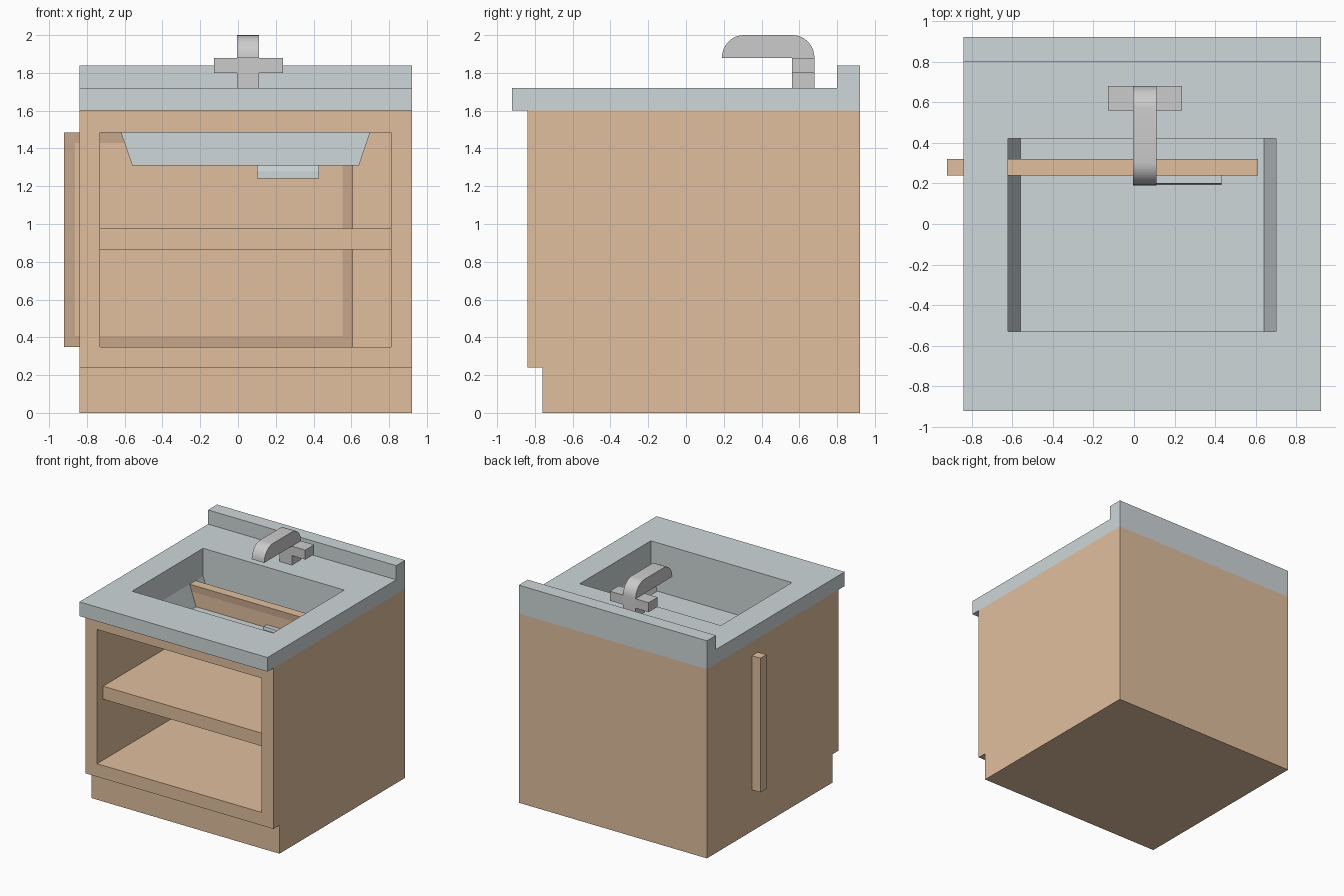
import bpy, bmesh, math

if "Cube" in bpy.data.objects:
    bpy.data.objects.remove(bpy.data.objects["Cube"])


def material(name, rgb):
    m = bpy.data.materials.new(name)
    m.diffuse_color = (*rgb, 1)
    m.use_nodes = True
    m.node_tree.nodes["Principled BSDF"].inputs["Base Color"].default_value = m.diffuse_color
    return m


WOOD = material("wood", (0.75, 0.52, 0.34))
DARK = material("dark_wood", (0.58, 0.39, 0.26))
METAL = material("metal", (0.62, 0.68, 0.69))


def finish(name, bm, *mats, recalc=True):
    if recalc:
        bmesh.ops.recalc_face_normals(bm, faces=bm.faces)
    me = bpy.data.meshes.new(name)
    bm.to_mesh(me)
    bm.free()
    ob = bpy.data.objects.new(name, me)
    bpy.context.collection.objects.link(ob)
    for m in mats:
        me.materials.append(m)
    return ob


def extrude_x(name, profile, x0, x1, *mats):
    """Solid from a (y, z) profile swept along x."""
    bm = bmesh.new()
    face = bm.faces.new([bm.verts.new((x0, y, z)) for y, z in profile])
    new = bmesh.ops.extrude_face_region(bm, geom=[face])["geom"]
    for v in new:
        if isinstance(v, bmesh.types.BMVert):
            v.co.x = x1
    return finish(name, bm, *mats)


def box(name, x, y, z, *mats):
    profile = [(y[0], z[0]), (y[1], z[0]), (y[1], z[1]), (y[0], z[1])]
    return extrude_x(name, profile, x[0], x[1], *mats)


def cut(ob, *box_args):
    cutter = box("cutter", *box_args)
    cutter.hide_render = True
    mod = ob.modifiers.new("cut", "BOOLEAN")
    mod.operation, mod.solver, mod.object = "DIFFERENCE", "EXACT", cutter
    bpy.context.view_layer.objects.active = ob
    bpy.ops.object.modifier_apply(modifier=mod.name)
    bpy.data.objects.remove(cutter)


L, R = -0.84, 0.92                       # cabinet sides
SX, SY = (-0.62, 0.70), (-0.53, 0.42)    # sink opening

# Cabinet body with toe kick, open front and clearance for the basin
cabinet = extrude_x("cabinet", [(-0.76, 0), (0.92, 0), (0.92, 1.6), (-0.84, 1.6),
                                (-0.84, 0.24), (-0.76, 0.24)], L, R, WOOD)
cut(cabinet, (-0.73, 0.81), (-1, 0.81), (0.35, 1.485))
g = 0.004
cut(cabinet, (SX[0] - g, SX[1] + g), (SY[0] - g, SY[1] + g), (1.4, 1.8))
box("shelf", (-0.73, 0.81), (-0.76, 0.81), (0.865, 0.975), WOOD)

# Countertop with rear splash and sink opening
counter = extrude_x("countertop", [(-0.92, 1.6), (0.92, 1.6), (0.92, 1.84), (0.8, 1.84),
                                   (0.8, 1.72), (-0.92, 1.72)], L, R, METAL)
cut(counter, SX, SY, (1.5, 1.9))

# Basin: open sheet, straight at the top, tapering at the sides
bm = bmesh.new()
rings = []
for z, inset in ((1.6, 0), (1.485, 0), (1.31, 0.06)):
    a, b = SX[0] + inset, SX[1] - inset
    rings.append([bm.verts.new((x, y, z)) for x, y in
                  ((a, SY[0]), (b, SY[0]), (b, SY[1]), (a, SY[1]))])
for up, low in zip(rings, rings[1:]):
    for i in range(4):
        j = (i + 1) % 4
        bm.faces.new((up[i], up[j], low[j], low[i]))
bm.faces.new(rings[-1])
finish("basin", bm, METAL, recalc=False)

# Door panel with a darker flush border on its front
door = box("door", (-0.92, 0.61), (0.24, 0.32), (0.35, 1.485), WOOD, DARK)
bm = bmesh.new()
bm.from_mesh(door.data)
front = [f for f in bm.faces if f.normal.y < -0.9]
for f in bmesh.ops.inset_region(bm, faces=front, thickness=0.08)["faces"]:
    f.material_index = 1
bm.to_mesh(door.data)
bm.free()

# Door handle
extrude_x("door_handle", [(0.24, 1.24), (0.19, 1.24), (0.19, 1.28), (0.20, 1.335),
                          (0.24, 1.335)], 0.10, 0.43, METAL)


# Faucet: post and rounded spout, plus a cross grip
def arc(cy, start, end, n=8, r=0.115):
    return [(cy + r * math.cos(t), 1.88 + r * 1.043 * math.sin(t)) for t in
            (math.radians(start + (end - start) * i / n) for i in range(n + 1))]


spout = extrude_x("faucet", [(0.56, 1.72), (0.68, 1.72)] + arc(0.565, 0, 90)
                  + arc(0.305, 90, 180) + [(0.56, 1.88)], -0.005, 0.112)
bpy.ops.object.select_all(action="DESELECT")
spout.select_set(True)
bpy.context.view_layer.objects.active = spout
bpy.ops.object.shade_smooth_by_angle(angle=math.radians(30))
for name, x in (("left_tap", (-0.127, -0.005)), ("right_tap", (0.112, 0.237))):
    box(name, x, (0.56, 0.68), (1.80, 1.88))
